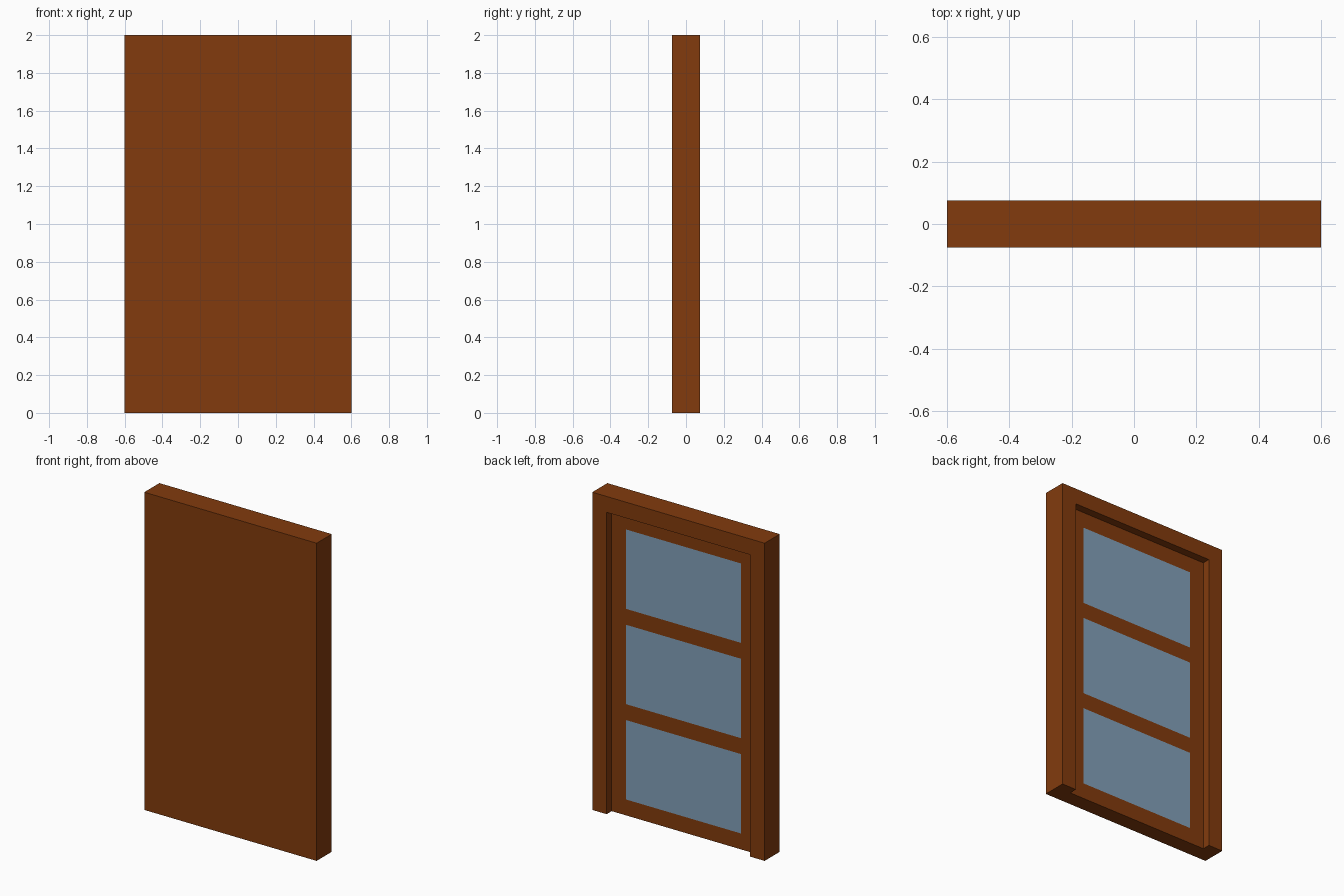
import bpy
import bmesh
from mathutils import Vector

if "Cube" in bpy.data.objects:
    bpy.data.objects.remove(bpy.data.objects["Cube"], do_unlink=True)

WIDTH, HEIGHT, DEPTH = 1.2, 2.0, 0.15
BORDER = 0.1            # width of jambs, stiles and rails
RECESS = 0.05           # how far the leaf sits behind the frame
PANE_HEIGHT = 0.5
FRONT, BACK = -DEPTH / 2, DEPTH / 2


def make_material(name, rgb):
    mat = bpy.data.materials.new(name)
    mat.use_nodes = True
    color = (*rgb, 1.0)
    mat.diffuse_color = color
    mat.node_tree.nodes["Principled BSDF"].inputs["Base Color"].default_value = color
    return mat


def extrude_outline(points, y_front, y_back):
    """Solid from an outline in the xz plane."""
    bm = bmesh.new()
    face = bm.faces.new([bm.verts.new((x, y_front, z)) for x, z in points])
    extruded = bmesh.ops.extrude_face_region(bm, geom=[face], use_keep_orig=True)
    verts = [g for g in extruded["geom"] if isinstance(g, bmesh.types.BMVert)]
    bmesh.ops.translate(bm, verts=verts, vec=(0, y_back - y_front, 0))
    bmesh.ops.recalc_face_normals(bm, faces=bm.faces[:])
    return bm


def add_object(name, bm, materials):
    mesh = bpy.data.meshes.new(name)
    bm.to_mesh(mesh)
    bm.free()
    for mat in materials:
        mesh.materials.append(mat)
    obj = bpy.data.objects.new(name, mesh)
    bpy.context.scene.collection.objects.link(obj)
    return obj


wood = make_material("brown wood", (0.225, 0.044, 0.004))
glass = make_material("blue grey glass", (0.225, 0.355, 0.49))

# Frame: two jambs and a lintel, open at the floor
outer = WIDTH / 2
inner = outer - BORDER
lintel = HEIGHT - BORDER
frame_outline = [(-outer, 0), (-inner, 0), (-inner, lintel), (inner, lintel),
                 (inner, 0), (outer, 0), (outer, HEIGHT), (-outer, HEIGHT)]
add_object("door_frame", extrude_outline(frame_outline, FRONT, BACK), [wood])

# Door leaf: flush at the front, recessed at the back
leaf_outline = [(-inner, 0), (inner, 0), (inner, lintel), (-inner, lintel)]
leaf = extrude_outline(leaf_outline, FRONT, BACK - RECESS)

# Cut the borders of the three panes into the leaf
pane_edge = inner - BORDER
panes = [(BORDER + i * (PANE_HEIGHT + BORDER),
          (i + 1) * (PANE_HEIGHT + BORDER)) for i in range(3)]
cuts = [((x, 0, 0), (1, 0, 0)) for x in (-pane_edge, pane_edge)]
cuts += [((0, 0, z), (0, 0, 1)) for pane in panes for z in pane]
for point, normal in cuts:
    bmesh.ops.bisect_plane(leaf, geom=leaf.verts[:] + leaf.edges[:] + leaf.faces[:],
                           plane_co=Vector(point), plane_no=Vector(normal))

# Glass on the back faces that lie inside a pane
for face in leaf.faces:
    center = face.calc_center_median()
    in_pane = any(low < center.z < high for low, high in panes)
    if face.normal.y > 0.9 and abs(center.x) < pane_edge and in_pane:
        face.material_index = 1
add_object("door_leaf", leaf, [wood, glass])
